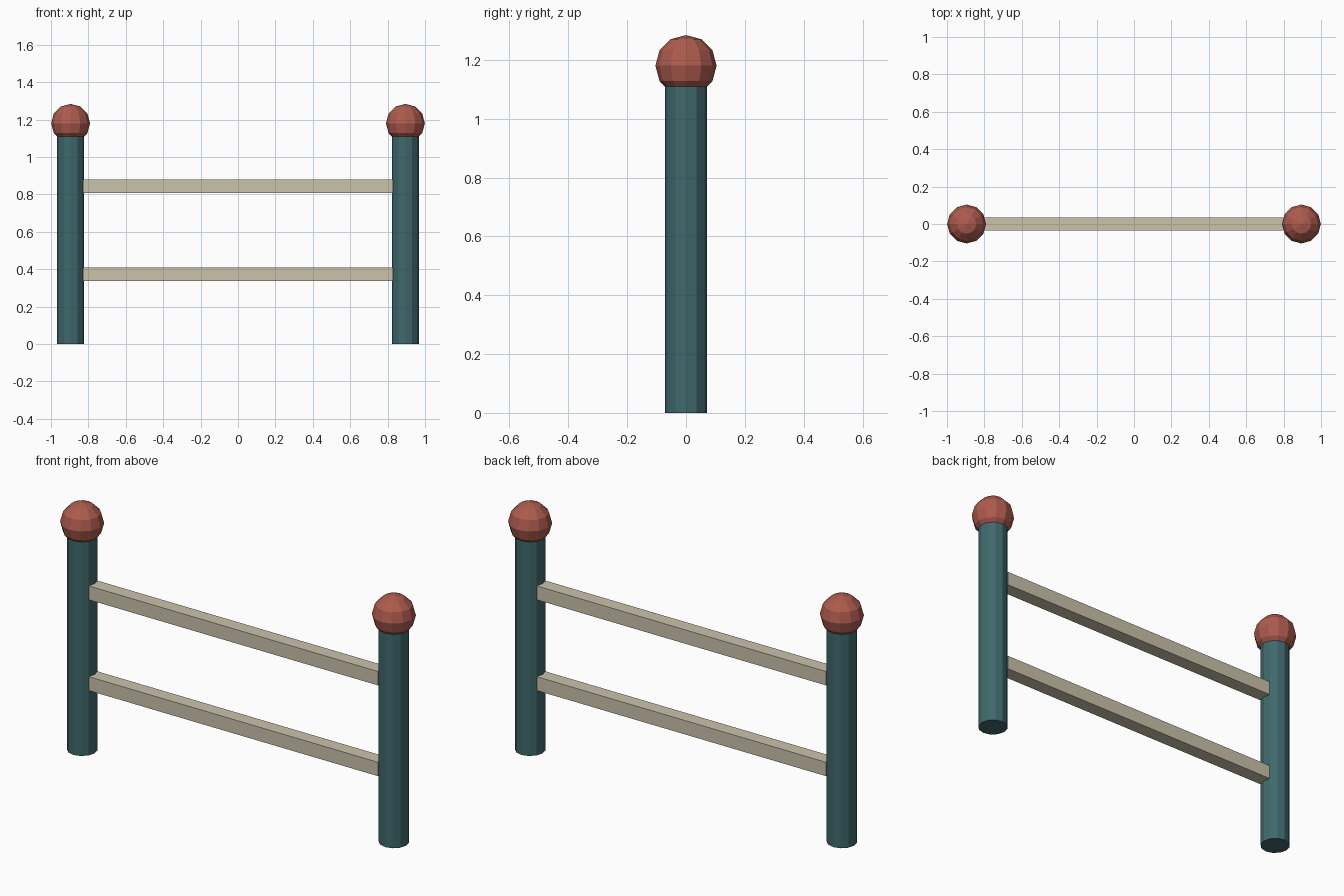
import bpy

SIDES = 12
POST_X = 0.895
BALL_R = 0.104


def make_material(name, rgb):
    mat = bpy.data.materials.new(name)
    mat.use_nodes = True
    colour = (*rgb, 1.0)
    mat.diffuse_color = colour
    mat.node_tree.nodes["Principled BSDF"].inputs["Base Color"].default_value = colour
    return mat


def finish(name, mat):
    obj = bpy.context.object
    obj.name = name
    obj.data.materials.append(mat)
    return obj


cube = bpy.data.objects.get("Cube")
if cube:
    bpy.data.objects.remove(cube, do_unlink=True)

teal = make_material("dark teal", (0.05, 0.14, 0.15))
red = make_material("brick red", (0.42, 0.105, 0.075))
cream = make_material("pale wood", (0.60, 0.54, 0.41))

# Posts with faceted ball caps
for side, x in (("left", POST_X), ("right", -POST_X)):
    height = 1.13
    bpy.ops.mesh.primitive_cylinder_add(vertices=SIDES, radius=0.072, depth=height,
                                        location=(x, 0, height / 2))
    finish(side + "_post", teal)
    bpy.ops.mesh.primitive_uv_sphere_add(segments=SIDES, ring_count=6, radius=BALL_R,
                                         location=(x, 0, 1.18))
    finish(side + "_ball_cap", red)

# Two square rails between the posts
for name, z in (("lower_rail", 0.373), ("upper_rail", 0.844)):
    bpy.ops.mesh.primitive_cube_add(size=1, location=(0, 0, z))
    rail = finish(name, cream)
    rail.scale = (1.66, 0.072, 0.072)
    bpy.ops.object.transform_apply(location=False, rotation=False, scale=True)
